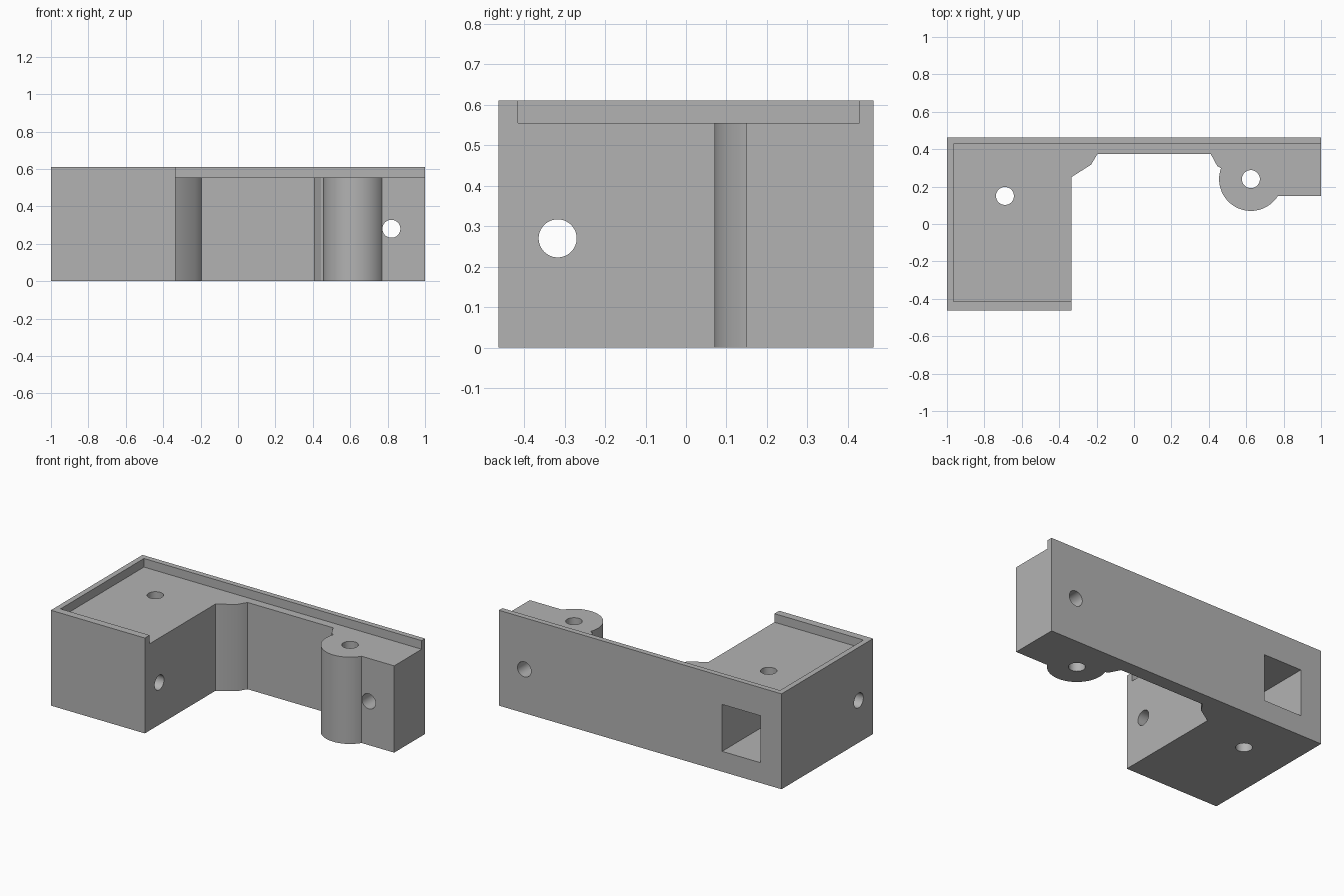
import bpy
import bmesh
from math import cos, sin, radians, pi
from mathutils import Matrix

cube = bpy.data.objects.get("Cube")
if cube:
    bpy.data.objects.remove(cube, do_unlink=True)

HEIGHT = 0.61
LEDGE = 0.555

grey = bpy.data.materials.new("plain grey")
grey.use_nodes = True
grey.diffuse_color = (0.45, 0.45, 0.45, 1)
grey.node_tree.nodes["Principled BSDF"].inputs["Base Color"].default_value = (0.45, 0.45, 0.45, 1)


def make_object(name, bm):
    bmesh.ops.recalc_face_normals(bm, faces=bm.faces)
    mesh = bpy.data.meshes.new(name)
    bm.to_mesh(mesh)
    bm.free()
    mesh.materials.append(grey)
    obj = bpy.data.objects.new(name, mesh)
    bpy.context.collection.objects.link(obj)
    return obj


def prism(name, outline, height):
    bm = bmesh.new()
    face = bm.faces.new([bm.verts.new((x, y, 0)) for x, y in outline])
    top = bmesh.ops.extrude_face_region(bm, geom=[face])["geom"]
    verts = [v for v in top if isinstance(v, bmesh.types.BMVert)]
    bmesh.ops.translate(bm, verts=verts, vec=(0, 0, height))
    return make_object(name, bm)


def box(name, low, high):
    bm = bmesh.new()
    bmesh.ops.create_cube(bm, size=1)
    for v in bm.verts:
        v.co = [high[i] if v.co[i] > 0 else low[i] for i in range(3)]
    return make_object(name, bm)


def rod(name, centre, radius, length, axis):
    bm = bmesh.new()
    turn = {"X": Matrix.Rotation(pi / 2, 4, "Y"),
            "Y": Matrix.Rotation(pi / 2, 4, "X"),
            "Z": Matrix.Identity(4)}[axis]
    bmesh.ops.create_cone(bm, cap_ends=True, segments=48, radius1=radius,
                          radius2=radius, depth=length,
                          matrix=Matrix.Translation(centre) @ turn)
    return make_object(name, bm)


# Bracket outline: wide block, thin back wall, round screw boss and end arm
boss = (0.625, 0.24)
boss_arc = [(boss[0] + 0.17 * cos(radians(a)), boss[1] + 0.17 * sin(radians(a)))
            for a in range(-32, -201, -4)]
outline = [(-1, 0.463), (-1, -0.463), (-0.335, -0.463), (-0.335, 0.25),
           (-0.23, 0.317), (-0.195, 0.375), (0.41, 0.375), (0.445, 0.31)]
outline += boss_arc[::-1] + [(1, 0.15), (1, 0.463)]
bracket = prism("bracket_body", outline, HEIGHT)

# Cutters: lid recess, rear pocket and round holes
cutters = [
    box("lid_recess_cutter", (-0.965, -0.415, LEDGE), (1.2, 0.428, 0.8)),
    box("rear_pocket_cutter", (-0.85, 0.0, 0.13), (-0.58, 0.6, 0.43)),
    rod("block_screw_hole_cutter", (-0.69, 0.15, 0.3), 0.048, 1, "Z"),
    rod("boss_screw_hole_cutter", (*boss, 0.3), 0.048, 1, "Z"),
    rod("arm_hole_cutter", (0.82, 0.3, 0.28), 0.048, 1, "Y"),
    rod("block_side_hole_cutter", (-0.67, -0.317, 0.27), 0.047, 1, "X"),
]
bpy.context.view_layer.objects.active = bracket
for cutter in cutters:
    mod = bracket.modifiers.new(cutter.name, "BOOLEAN")
    mod.operation = "DIFFERENCE"
    mod.solver = "EXACT"
    mod.object = cutter
    bpy.ops.object.modifier_apply(modifier=mod.name)
    bpy.data.objects.remove(cutter, do_unlink=True)

# Smooth round walls, sharp corners
bpy.ops.object.select_all(action="DESELECT")
bracket.select_set(True)
bpy.ops.object.shade_smooth_by_angle(angle=radians(31))
